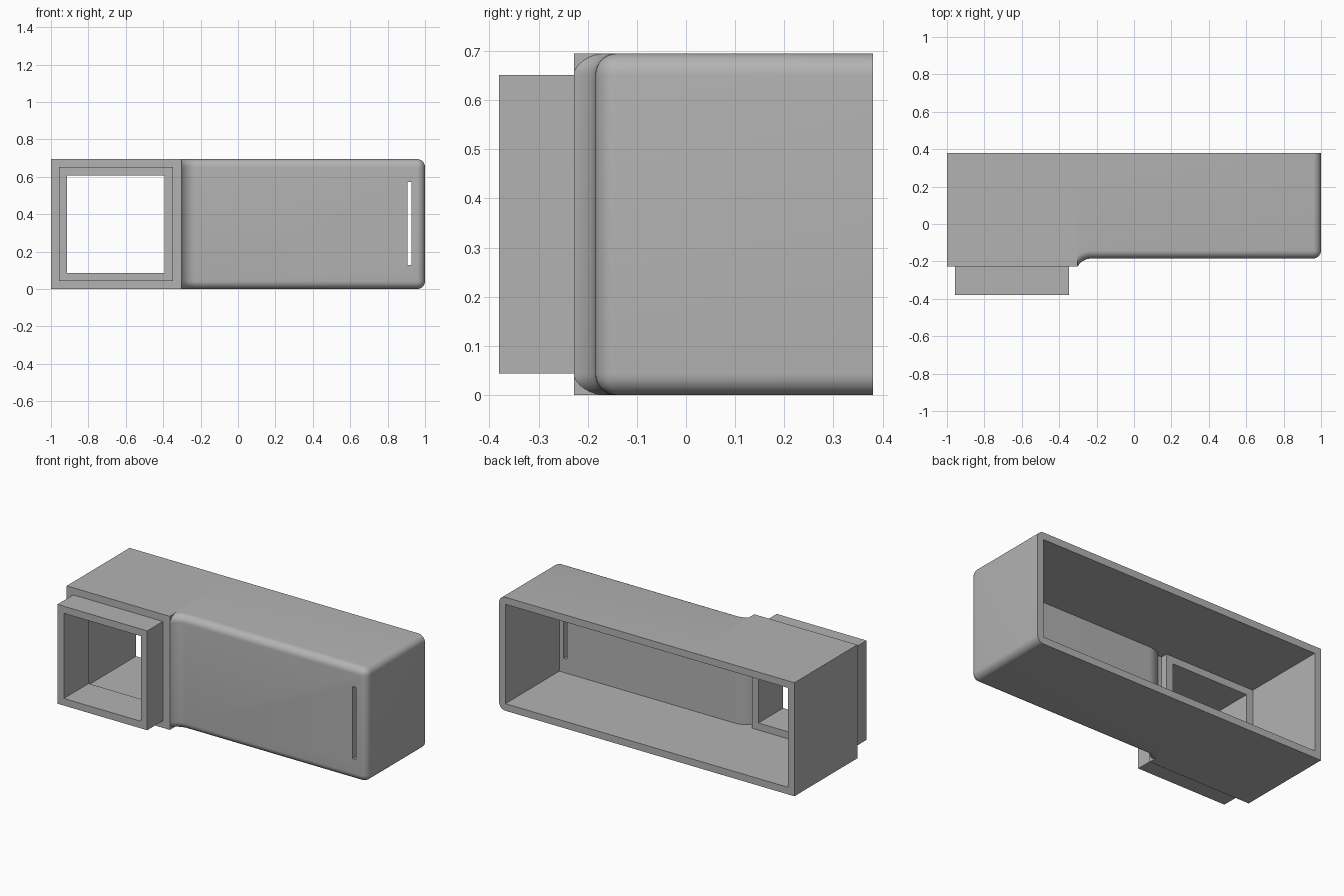
import bpy, bmesh
from math import cos, sin, pi, asin, sqrt

cube = bpy.data.objects.get("Cube")
if cube:
    bpy.data.objects.remove(cube, do_unlink=True)

WALL = 0.0435                      # wall thickness and edge radius
HEIGHT = 0.695
BACK, FRONT, STEP = 0.38, -0.228, -0.1845
RADIUS = 2 * WALL                  # concave blend between the two front planes
CX, CY = -0.227, STEP - RADIUS     # blend centre

grey = bpy.data.materials.new("plain_grey")
grey.use_nodes = True
grey.diffuse_color = (0.45, 0.45, 0.45, 1)
grey.node_tree.nodes["Principled BSDF"].inputs["Base Color"].default_value = grey.diffuse_color


def prism(bm, points, z0, z1):
    """Extrude an xy outline between two heights."""
    face = bm.faces.new([bm.verts.new((x, y, z0)) for x, y in points])
    top = bmesh.ops.extrude_face_region(bm, geom=[face])["geom"]
    for v in top:
        if isinstance(v, bmesh.types.BMVert):
            v.co.z = z1
    bmesh.ops.recalc_face_normals(bm, faces=bm.faces)


def finish(name, bm):
    mesh = bpy.data.meshes.new(name)
    bm.to_mesh(mesh)
    bm.free()
    obj = bpy.data.objects.new(name, mesh)
    bpy.context.collection.objects.link(obj)
    mesh.materials.append(grey)
    return obj


def solid(name, points, z0, z1):
    bm = bmesh.new()
    prism(bm, points, z0, z1)
    return finish(name, bm)


def box(name, x0, x1, y0, y1, z0, z1):
    return solid(name, [(x0, y0), (x1, y0), (x1, y1), (x0, y1)], z0, z1)


def arc(radius, end_y, steps=10):
    """Blend outline from the raised front plane down to end_y."""
    end = pi - asin((end_y - CY) / radius)
    angles = [pi / 2 + (end - pi / 2) * i / steps for i in range(steps + 1)]
    return [(CX + radius * cos(a), CY + radius * sin(a)) for a in angles], end


def combine(target, other, operation):
    mod = target.modifiers.new("combine", "BOOLEAN")
    mod.operation, mod.solver, mod.object = operation, "EXACT", other
    bpy.context.view_layer.objects.active = target
    bpy.ops.object.modifier_apply(modifier=mod.name)
    bpy.data.objects.remove(other, do_unlink=True)


def smooth(obj):
    bpy.ops.object.select_all(action="DESELECT")
    obj.select_set(True)
    bpy.context.view_layer.objects.active = obj
    bpy.ops.object.shade_smooth_by_angle(angle=pi / 6)


# Long section with rounded front and end edges
curve, end = arc(RADIUS, FRONT)
tail = (curve[-1][0] - 0.15 * sin(end), curve[-1][1] + 0.15 * cos(end))
bm = bmesh.new()
prism(bm, [(1, BACK), (1, STEP)] + curve + [tail, (tail[0], BACK)], 0, HEIGHT)


def rounded(edge):
    a, b = (v.co for v in edge.verts)
    mid = (a + b) / 2
    upright = abs(a.z - b.z) > 0.1
    if upright:
        return mid.x > 0.99 and mid.y < 0
    return mid.x > 0.99 or (mid.y < -0.1 and mid.x > tail[0] + 0.01)


bmesh.ops.bevel(bm, geom=[e for e in bm.edges if rounded(e)], offset=WALL,
                segments=8, profile=0.5, affect="EDGES")
cut = bmesh.ops.bisect_plane(bm, geom=bm.verts[:] + bm.edges[:] + bm.faces[:],
                             plane_co=(0, FRONT, 0), plane_no=(0, -1, 0), clear_outer=True)
bmesh.ops.holes_fill(bm, edges=[e for e in cut["geom_cut"] if isinstance(e, bmesh.types.BMEdge)])
bmesh.ops.recalc_face_normals(bm, faces=bm.faces)
housing = finish("housing", bm)

# Square section beside it
combine(housing, box("square_section", -1, curve[-1][0], FRONT, BACK, 0, HEIGHT), "UNION")

# Hollow interior, open at the back
inner, _ = arc(RADIUS + WALL, STEP)
side = 1 - WALL
cavity = solid("cavity", [(side, 0.6), (side, STEP + WALL)] + inner +
               [(-side, STEP), (-side, 0.6)], WALL, HEIGHT - WALL)
combine(housing, cavity, "DIFFERENCE")

# Narrow slot near the rounded end
combine(housing, box("slot", 0.905, 0.928, -0.3, 0, 0.13, 0.572), "DIFFERENCE")

# Square collar tube running through the front wall
x0, z0 = -side, WALL
size = HEIGHT - 2 * WALL
x1, z1 = x0 + size, z0 + size
bore = (x0 + WALL, x1 - WALL, -0.5, 0, z0 + WALL, z1 - WALL)
combine(housing, box("opening", *bore), "DIFFERENCE")
collar = box("collar", x0, x1, -BACK, STEP + WALL, z0, z1)
combine(collar, box("bore", *bore), "DIFFERENCE")

smooth(housing)
smooth(collar)
